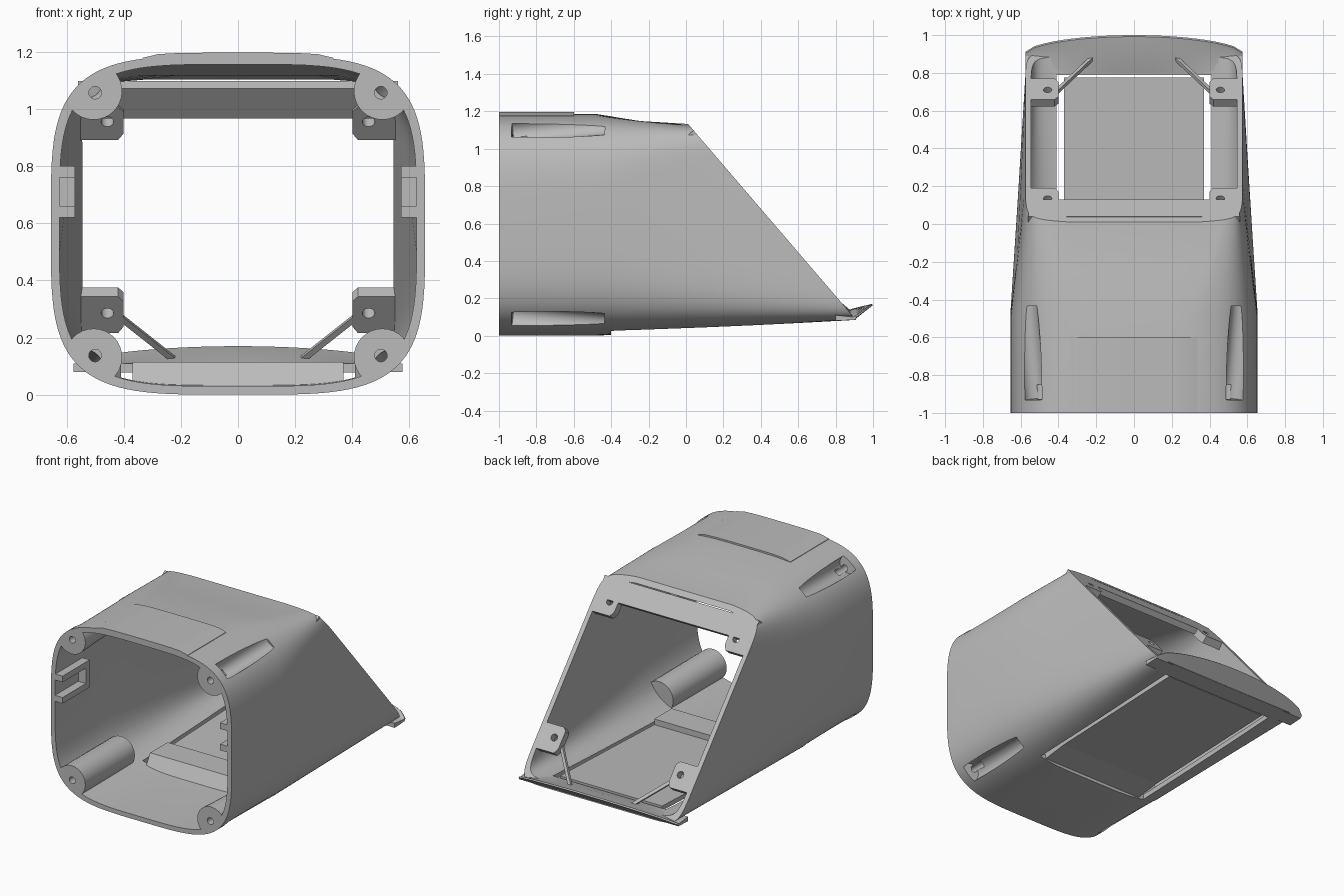
import bpy, bmesh, math
from mathutils import Vector

cube = bpy.data.objects.get("Cube")
if cube:
    bpy.data.objects.remove(cube, do_unlink=True)

grey = bpy.data.materials.new("plain grey")
grey.use_nodes = True
grey.diffuse_color = (0.5, 0.5, 0.5, 1)
grey.node_tree.nodes["Principled BSDF"].inputs["Base Color"].default_value = (0.5, 0.5, 0.5, 1)

SLOPE = 1.165       # fall of the slanted rear opening
TOP = 1.145         # height of the slanted plane at y = 0
NORMAL = Vector((0, SLOPE, 1)).normalized()


def on_slope(x, y):
    return Vector((x, y, TOP - SLOPE * y))


def make(name, bm):
    bmesh.ops.recalc_face_normals(bm, faces=bm.faces)
    mesh = bpy.data.meshes.new(name)
    bm.to_mesh(mesh)
    bm.free()
    mesh.materials.append(grey)
    obj = bpy.data.objects.new(name, mesh)
    bpy.context.collection.objects.link(obj)
    return obj


def loft(name, rings):
    """Closed solid through rings of equal length."""
    bm = bmesh.new()
    rows = [[bm.verts.new(p) for p in ring] for ring in rings]
    n = len(rows[0])
    for a, b in zip(rows, rows[1:]):
        for i in range(n):
            j = (i + 1) % n
            bm.faces.new((a[i], a[j], b[j], b[i]))
    bm.faces.new(rows[0])
    bm.faces.new(rows[-1][::-1])
    return make(name, bm)


def prism(name, outline, push):
    return loft(name, [[Vector(p) for p in outline],
                       [Vector(p) + Vector(push) for p in outline]])


def rod(name, start, end, radius, sides=32):
    start, end = Vector(start), Vector(end)
    turn = (end - start).to_track_quat('Z', 'Y')
    ring = [turn @ Vector((radius * math.cos(2 * math.pi * i / sides),
                           radius * math.sin(2 * math.pi * i / sides), 0)) for i in range(sides)]
    return loft(name, [[p + start for p in ring], [p + end for p in ring]])


def box(name, x0, x1, y0, y1, z0, z1):
    return prism(name, [(x0, y0, z0), (x1, y0, z0), (x1, y1, z0), (x0, y1, z0)], (0, 0, z1 - z0))


def cut(target, tool, operation='DIFFERENCE'):
    mod = target.modifiers.new("cut", 'BOOLEAN')
    mod.operation = operation
    mod.solver = 'EXACT'
    mod.object = tool
    bpy.context.view_layer.objects.active = target
    bpy.ops.object.modifier_apply(modifier=mod.name)
    bpy.data.objects.remove(tool, do_unlink=True)


def smooth(obj):
    bpy.ops.object.select_all(action='DESELECT')
    obj.select_set(True)
    bpy.context.view_layer.objects.active = obj
    bpy.ops.object.shade_smooth_by_angle(angle=math.radians(25))


def oval(half_width, bottom, top, power, count=112):
    """Rounded rectangle section as (x, z) pairs."""
    points = []
    for i in range(count):
        t = 2 * math.pi * (i + 0.5) / count
        c, s = math.cos(t), math.sin(t)
        x = half_width * math.copysign(abs(c) ** (2 / power), c)
        z = (top + bottom) / 2 + (top - bottom) / 2 * math.copysign(abs(s) ** (2 / power), s)
        points.append((x, z))
    return points


def hull(name, inset, front, reach):
    """Straight front tube that blends into the slanted rear opening."""
    mouth = oval(0.655 - inset, inset, 1.186 - inset, 4)
    rear = oval(0.575 - inset, 0.085 + inset, TOP - inset, 14)
    start, waist, end = [], [], []
    for (x, z), (u, w) in zip(mouth, rear):
        if w > 0.6:
            w -= 0.035 * (u / 0.575) ** 2
        a, b = Vector((x, -0.48, z)), on_slope(u, (TOP - w) / SLOPE)
        mid = a.lerp(b, 0.47)
        mid.z = min(mid.z, 1.148 - inset)
        start.append(a)
        waist.append(mid)
        end.append(a.lerp(b, reach))
    return loft(name, [[Vector((p.x, front, p.z)) for p in start], start, waist, end])


# Shell: hollow hull that keeps screw columns in the front corners
shell = hull("shell", 0, -1, 1)
cavity = hull("cavity", 0.03, -1.1, 1.04)
corners = [(sx, sz) for sx in (-1, 1) for sz in (-1, 1)]
MID = 0.597


def corner(sx, sz, x, y, up):
    return (sx * x, y, MID + sz * up)


for sx, sz in corners:
    cut(cavity, rod("column", corner(sx, sz, 0.5, -1.2, 0.46),
                    corner(sx, sz, 0.52, -0.47, 0.48), 0.1))
cut(shell, cavity)
for sx, sz in corners:
    cut(shell, rod("scoop", corner(sx, sz, 0.525, -0.93, 0.492),
                   corner(sx, sz, 0.57, -0.44, 0.535), 0.058))
    cut(shell, rod("screw_hole", corner(sx, sz, 0.5, -1.1, 0.46),
                   corner(sx, sz, 0.5, -0.85, 0.46), 0.022, 20))
cut(shell, box("floor_opening", -0.41, 0.41, -0.4, 0.79, -0.1, 0.22))
smooth(shell)

# Raised panel on the roof, following the roof curve
strips = []
for i in range(13):
    x = -0.335 + 0.67 * i / 12
    z = 0.593 + 0.593 * (1 - (abs(x) / 0.655) ** 4) ** 0.25
    lift = 0.003 if i in (0, 12) else 0.011
    strips.append([(x, -1, z - 0.025), (x, -1, z + lift),
                   (x, -0.6, z + lift), (x, -0.6, z - 0.025)])
smooth(loft("roof_panel", strips))

# Slanted frame: top strip and four screw tabs
prism("rear_frame_top", [on_slope(-0.56, 0.04), on_slope(0.56, 0.04),
                         on_slope(0.55, 0.13), on_slope(-0.55, 0.13)], NORMAL * -0.04)
for s, side in ((-1, "right"), (1, "left")):
    for level, y0, y1, hole in (("upper", 0.09, 0.19, 0.135), ("lower", 0.66, 0.77, 0.71)):
        outline = [(0.56, y0), (0.42, y0), (0.4, y0 + 0.015),
                   (0.4, y1 - 0.02), (0.42, y1), (0.56, y1)]
        tab = prism(f"{level}_tab_{side}", [on_slope(s * x, y) for x, y in outline], NORMAL * -0.05)
        centre = on_slope(s * 0.457, hole)
        cut(tab, rod("tab_hole", centre - NORMAL * 0.1, centre + NORMAL * 0.1, 0.022, 20))
    # Thin brace from the lower tab to the rear lip
    rod(f"brace_{side}", (s * 0.41, 0.7, 0.27), (s * 0.22, 0.88, 0.12), 0.014, 4)
    # U-shaped clip rail on the inner side wall
    for part, y0, y1, z0, z1 in (("lower", -1, -0.72, 0.62, 0.66), ("upper", -1, -0.72, 0.76, 0.8),
                                 ("end", -0.76, -0.72, 0.66, 0.76)):
        box(f"clip_{part}_{side}", s * 0.57, s * 0.638, y0, y1, z0, z1)

# Floor hatch with its front step
prism("floor_hatch", [(-0.37, -0.4, 0.04), (-0.37, -0.4, 0.07),
                      (-0.37, 0.775, 0.115), (-0.37, 0.775, 0.085)], (0.74, 0, 0))
prism("floor_step", [(-0.37, -0.44, 0.02), (-0.37, -0.38, 0.115),
                     (-0.37, -0.2, 0.115), (-0.37, -0.2, 0.05)], (0.74, 0, 0))

# Upswept rear lip with a bowed edge
sections = []
for i in range(25):
    u = -1 + i / 12
    bow = 1 - u * u
    x = 0.575 * u
    tip_y, tip_z = 0.912 + 0.088 * bow ** 0.6, 0.105 + 0.065 * bow ** 0.6
    sections.append([(x, 0.8, 0.08), (x, 0.9, 0.085), (x, tip_y, tip_z - 0.006),
                     (x, tip_y - 0.008, tip_z), (x, 0.89, 0.1 + 0.045 * bow), (x, 0.8, 0.11)])
smooth(loft("rear_lip", sections))
